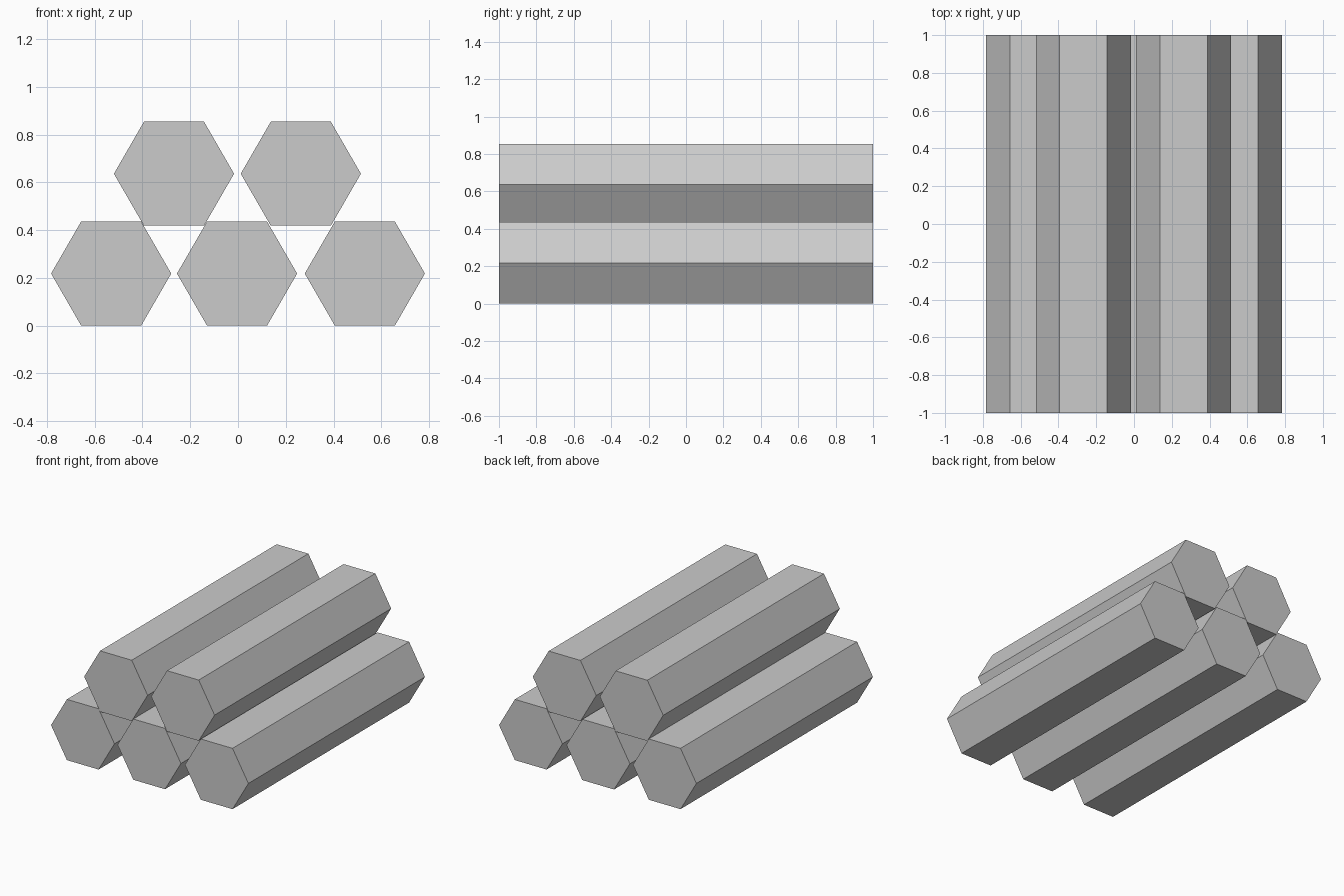
import bpy
from math import radians

cube = bpy.data.objects.get("Cube")
if cube:
    bpy.data.objects.remove(cube, do_unlink=True)

# Plain grey material
grey = bpy.data.materials.new("plain_grey")
grey.use_nodes = True
colour = (0.6, 0.6, 0.6, 1)
grey.diffuse_color = colour
grey.node_tree.nodes["Principled BSDF"].inputs["Base Color"].default_value = colour

RADIUS = 0.2515
LENGTH = 2.0


def add_log(name, x, z):
    """Six-sided log lying along y, resting on a flat side."""
    bpy.ops.mesh.primitive_cylinder_add(
        vertices=6, radius=RADIUS, depth=LENGTH,
        location=(x, 0, z), rotation=(radians(90), radians(30), 0))
    log = bpy.context.object
    log.name = name
    bpy.ops.object.transform_apply(location=False, rotation=True, scale=False)
    log.data.materials.append(grey)


# Bottom row of three logs
for side, x in (("right", -0.531), ("middle", -0.004), ("left", 0.531)):
    add_log(f"bottom_log_{side}", x, 0.218)

# Top row of two logs, resting in the gaps
for side, x in (("right", -0.268), ("left", 0.263)):
    add_log(f"top_log_{side}", x, 0.636)
